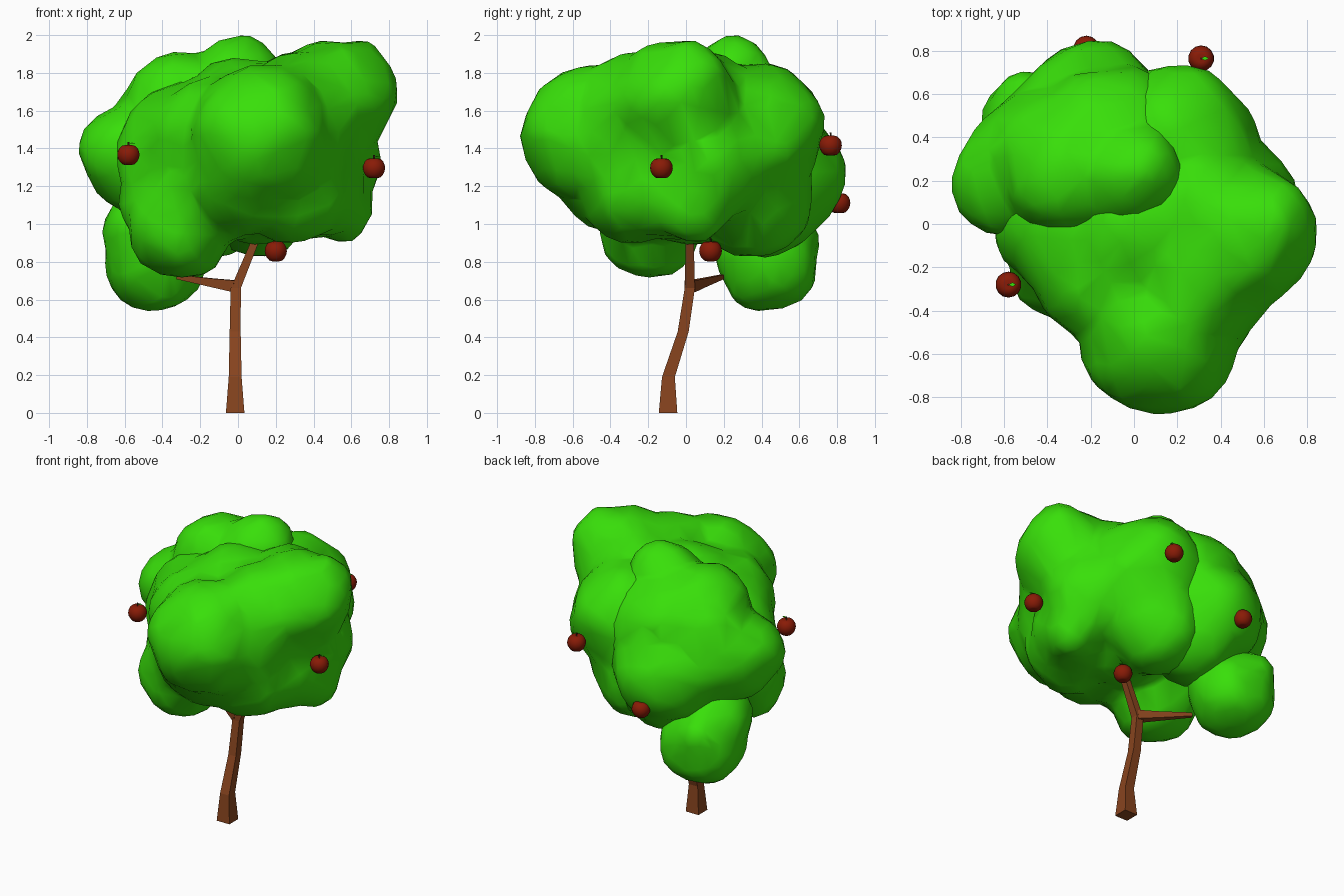
import bpy, bmesh, math
from mathutils import Vector, Matrix, noise

cube = bpy.data.objects.get("Cube")
if cube:
    bpy.data.objects.remove(cube, do_unlink=True)


def material(name, rgb):
    mat = bpy.data.materials.new(name)
    mat.use_nodes = True
    mat.diffuse_color = (*rgb, 1)
    mat.node_tree.nodes["Principled BSDF"].inputs["Base Color"].default_value = (*rgb, 1)
    return mat


leaf_green = material("leaf green", (0.04, 0.74, 0.003))
bark_brown = material("bark brown", (0.245, 0.058, 0.013))
fruit_red = material("fruit red", (0.25, 0.011, 0.002))
stem_brown = material("stem brown", (0.07, 0.03, 0.01))


def finish(bm, name, mats, smooth=False):
    mesh = bpy.data.meshes.new(name)
    bmesh.ops.recalc_face_normals(bm, faces=bm.faces)
    bm.to_mesh(mesh)
    bm.free()
    obj = bpy.data.objects.new(name, mesh)
    bpy.context.collection.objects.link(obj)
    for mat in mats:
        mesh.materials.append(mat)
    for poly in mesh.polygons:
        poly.use_smooth = smooth
    return obj


# Foliage: overlapping bumpy balls fused into one low-poly mass
def foliage(name, balls, faces_kept):
    bm = bmesh.new()
    for x, y, z, r in balls:
        made = bmesh.ops.create_icosphere(bm, subdivisions=3, radius=r,
                                          matrix=Matrix.Translation((x, y, z)))
        for v in made["verts"]:
            out = (v.co - Vector((x, y, z))).normalized()
            v.co += out * (0.013 + 0.04 * noise.noise(v.co * 5))
    obj = finish(bm, name, [leaf_green], smooth=True)
    remesh = obj.modifiers.new("fuse", "REMESH")
    remesh.mode = "VOXEL"
    remesh.voxel_size = 0.035
    remesh.use_smooth_shade = True
    relax = obj.modifiers.new("relax", "SMOOTH")
    relax.factor, relax.iterations = 0.5, 7
    reduce = obj.modifiers.new("reduce", "DECIMATE")
    reduce.ratio = faces_kept


foliage("main_foliage", [
    # front and its left flank
    (0.12, -0.50, 1.47, 0.36), (0.05, -0.35, 1.30, 0.35),
    (-0.12, -0.22, 1.43, 0.33), (-0.14, -0.20, 1.20, 0.32),
    (-0.25, 0.00, 1.40, 0.36), (-0.17, -0.05, 1.50, 0.28),
    (-0.30, -0.18, 0.98, 0.26), (-0.40, -0.05, 1.12, 0.22),
    (-0.40, -0.02, 1.35, 0.24),
    # right flank
    (0.30, -0.25, 1.55, 0.34), (0.50, -0.05, 1.65, 0.32),
    (0.63, 0.00, 1.78, 0.19), (0.27, -0.38, 1.40, 0.29),
    (0.28, -0.28, 1.18, 0.27), (0.38, -0.08, 1.21, 0.29),
    (0.45, 0.10, 1.32, 0.30), (0.52, 0.03, 1.12, 0.20),
    # core and back
    (0.05, 0.00, 1.45, 0.42), (0.10, 0.03, 1.20, 0.29),
    (0.30, 0.10, 1.62, 0.28), (0.19, 0.37, 1.49, 0.35),
    (0.28, 0.37, 1.42, 0.28), (0.10, 0.35, 1.15, 0.31)], 0.08)
foliage("back_foliage", [
    (-0.58, 0.20, 1.38, 0.25), (-0.50, 0.26, 1.33, 0.29),
    (-0.31, 0.23, 1.62, 0.28), (0.01, 0.24, 1.78, 0.21),
    (-0.08, 0.25, 1.66, 0.26), (-0.20, 0.49, 1.28, 0.34),
    (-0.42, 0.40, 1.30, 0.23), (-0.10, 0.40, 1.50, 0.34),
    (-0.35, 0.31, 1.48, 0.32), (-0.15, 0.40, 1.13, 0.30)], 0.09)
foliage("low_foliage", [
    (-0.44, 0.43, 0.81, 0.27), (-0.52, 0.36, 0.97, 0.21),
    (-0.49, 0.55, 0.88, 0.16)], 0.12)


# Trunk and branch: square sections lofted along a path
def limb(name, path, level=True):
    bm = bmesh.new()
    points = [Vector(p[:3]) for p in path]
    rings = []
    for i, p in enumerate(points):
        along = (points[min(i + 1, len(points) - 1)] - points[max(i - 1, 0)]).normalized()
        if level:
            a, b = Vector((1, 0, 0)), Vector((0, 1, 0))
        else:
            a = along.cross(Vector((0, 0, 1))).normalized()
            b = along.cross(a)
        h = path[i][3]
        rings.append([bm.verts.new(p + a * s * h + b * t * h)
                      for s, t in ((-1, -1), (1, -1), (1, 1), (-1, 1))])
    for low, high in zip(rings, rings[1:]):
        for k in range(4):
            n = (k + 1) % 4
            bm.faces.new((low[k], low[n], high[n], high[k]))
    bm.faces.new(rings[0])
    bm.faces.new(rings[-1])
    finish(bm, name, [bark_brown])


limb("trunk", [
    (-0.015, -0.095, 0, 0.049), (-0.015, -0.093, 0.19, 0.034),
    (-0.015, -0.015, 0.43, 0.029), (-0.012, 0.02, 0.66, 0.027),
    (0.095, 0.02, 0.92, 0.021), (0.16, 0.05, 1.08, 0.015)])
limb("side_branch", [
    (-0.01, 0.02, 0.67, 0.031), (-0.14, 0.09, 0.69, 0.022),
    (-0.32, 0.19, 0.72, 0.012)], level=False)


# Fruit: a dimpled ball with a short stem and a small leaf
def fruit(index, place):
    bm = bmesh.new()
    bmesh.ops.create_uvsphere(bm, u_segments=14, v_segments=10, radius=0.06)
    for v in bm.verts:
        side = math.hypot(v.co.x, v.co.y) / 0.06
        v.co.z *= 0.8 + 0.2 * min(1, side * 2)
        v.co.xy *= 1 + 0.05 * v.co.z / 0.06
    body = finish(bm, f"fruit_{index}", [fruit_red], smooth=True)
    body.location = place

    bm = bmesh.new()
    bmesh.ops.create_cone(bm, cap_ends=True, segments=5, radius1=0.004, radius2=0.005,
                          depth=0.03, matrix=Matrix.Translation((0, 0, 0.055)))
    stem = finish(bm, f"fruit_stem_{index}", [stem_brown])
    stem.parent = body

    bm = bmesh.new()
    outline = [(0, 0, 0.06), (0.018, -0.01, 0.066), (0.036, 0, 0.062), (0.018, 0.01, 0.066)]
    bm.faces.new([bm.verts.new(p) for p in outline])
    leaf = finish(bm, f"fruit_leaf_{index}", [leaf_green])
    leaf.parent = body


for i, place in enumerate([
        (-0.58, -0.28, 1.365), (0.72, -0.13, 1.295), (0.20, 0.13, 0.855),
        (0.31, 0.765, 1.415), (-0.22, 0.81, 1.11)], 1):
    fruit(i, place)
